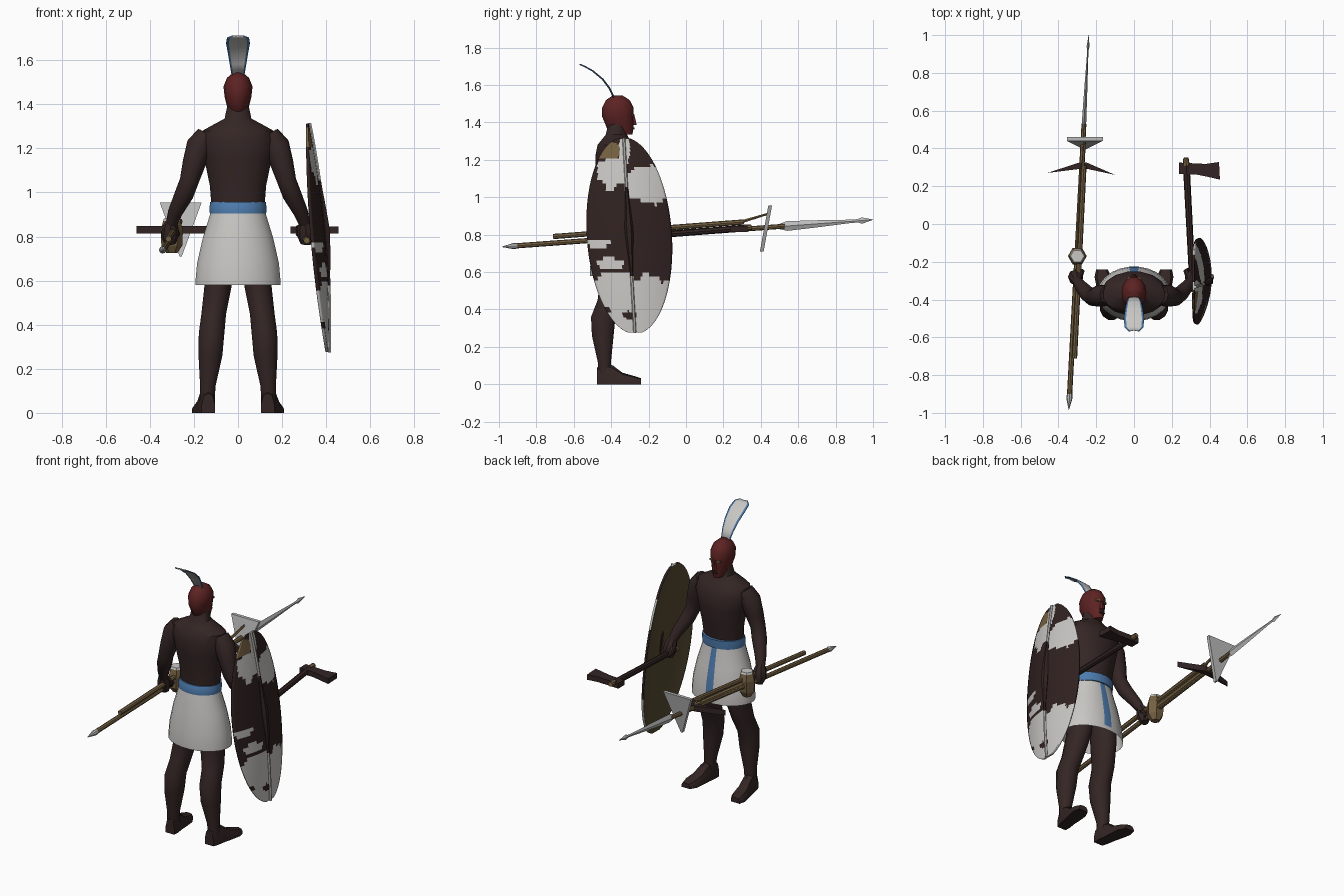
import bpy, bmesh, math
from mathutils import Vector

if "Cube" in bpy.data.objects:
    bpy.data.objects.remove(bpy.data.objects["Cube"], do_unlink=True)


def material(name, r, g, b):
    m = bpy.data.materials.new(name)
    m.use_nodes = True
    m.diffuse_color = (r, g, b, 1)
    m.node_tree.nodes["Principled BSDF"].inputs["Base Color"].default_value = (r, g, b, 1)
    return m


SKIN = material("dark skin", .034, .019, .018)
RED = material("dark red cap", .11, .016, .016)
CLOTH = material("white cloth", .58, .57, .55)
BLUE = material("blue cloth", .075, .2, .42)
WOOD = material("tan wood", .18, .12, .055)
DARK = material("dark wood", .032, .018, .017)
STEEL = material("steel", .5, .5, .5)
HIDE = material("brown hide", .03, .016, .015)
LINING = material("shield lining", .09, .066, .03)


def finish(name, bm, mats, smooth=40, fix=True):
    """Turn a bmesh into a named, shaded object."""
    if fix:
        bmesh.ops.recalc_face_normals(bm, faces=bm.faces)
    me = bpy.data.meshes.new(name)
    bm.to_mesh(me)
    bm.free()
    for m in mats:
        me.materials.append(m)
    ob = bpy.data.objects.new(name, me)
    bpy.context.collection.objects.link(ob)
    bpy.ops.object.select_all(action='DESELECT')
    ob.select_set(True)
    bpy.context.view_layer.objects.active = ob
    if smooth:
        bpy.ops.object.shade_smooth_by_angle(angle=math.radians(smooth))
    return ob


def skin(name, rings, mats, caps=True, smooth=40, rule=None):
    """Bridge a list of closed rings of points."""
    bm = bmesh.new()
    vs = [[bm.verts.new(p) for p in r] for r in rings]
    n = len(vs[0])
    for a, b in zip(vs, vs[1:]):
        for i in range(n):
            j = (i + 1) % n
            bm.faces.new((a[i], a[j], b[j], b[i]))
    if caps:
        bm.faces.new(vs[0][::-1])
        bm.faces.new(vs[-1])
    if rule:
        for f in bm.faces:
            f.material_index = rule(f.calc_center_median())
    return finish(name, bm, mats, smooth)


def loft(name, rows, mats, n=14, x=0, **kw):
    """Stack of level ellipses: rows of (z, x offset, half width, back y, front y)."""
    rings = []
    for z, dx, rx, y0, y1 in rows:
        angles = [(i + .5) * math.tau / n + math.pi / 2 for i in range(n)]
        rings.append([(x + dx + rx * math.cos(a), (y0 + y1) / 2 + (y1 - y0) / 2 * math.sin(a), z)
                      for a in angles])
    return skin(name, rings, mats, **kw)


def tube(name, pts, radii, mats, n=8, flat=1, ref=(0, 0, 1), **kw):
    """Round bar along a path, optionally flattened sideways."""
    pts = [Vector(p) for p in pts]
    rings = []
    for i, p in enumerate(pts):
        t = (pts[min(i + 1, len(pts) - 1)] - pts[max(i - 1, 0)]).normalized()
        side = t.cross(Vector(ref)).normalized()
        up = side.cross(t)
        rings.append([p + radii[i] * (flat * math.cos(a) * side + math.sin(a) * up)
                      for a in (k * math.tau / n for k in range(n))])
    return skin(name, rings, mats, **kw)


def plate(name, pts, depth, mats):
    """Flat polygon thickened by a depth vector."""
    d = Vector(depth) / 2
    return skin(name, [[Vector(p) - d for p in pts], [Vector(p) + d for p in pts]], mats, smooth=0)


# Torso and head
loft("torso", [(.9, 0, .12, -.46, -.29), (1.03, 0, .13, -.46, -.27), (1.15, 0, .155, -.485, -.25),
               (1.23, 0, .175, -.485, -.25), (1.28, 0, .165, -.475, -.275), (1.31, 0, .11, -.45, -.3),
               (1.335, 0, .062, -.43, -.315), (1.4, 0, .048, -.415, -.32)], [SKIN], n=16)
loft("head", [(1.335, 0, .03, -.38, -.285), (1.37, 0, .045, -.425, -.28), (1.43, 0, .06, -.45, -.28),
              (1.48, 0, .066, -.45, -.278), (1.52, 0, .05, -.43, -.3), (1.545, 0, .02, -.39, -.34)], [RED])
loft("nose", [(1.385, 0, .016, -.3, -.262), (1.4, 0, .013, -.3, -.264), (1.445, 0, .006, -.3, -.276)], [RED], n=6)
plate("mouth", [(-.018, -.279, 1.362), (.018, -.279, 1.362), (.014, -.279, 1.372), (-.014, -.279, 1.372)],
      (0, .009, 0), [SKIN])

# Mirrored limbs and eyes
for s, side in ((-1, "right"), (1, "left")):
    plate(side + "_eye", [(s * .016, -.282, 1.435), (s * .036, -.288, 1.435), (s * .036, -.288, 1.446),
                          (s * .016, -.282, 1.446)], (0, .009, 0), [WOOD])
    loft(side + "_leg", [(.04, s * .14, .035, -.47, -.4), (.12, s * .137, .036, -.473, -.4),
                         (.26, s * .125, .056, -.505, -.385), (.36, s * .12, .06, -.51, -.375),
                         (.45, s * .11, .058, -.475, -.33), (.58, s * .09, .064, -.46, -.29),
                         (.72, s * .085, .07, -.46, -.29)], [SKIN], n=12)
    foot = []
    for y, w, h in ((-.475, .03, .09), (-.44, .036, .12), (-.39, .037, .1), (-.34, .042, .062),
                    (-.28, .045, .045), (-.24, .03, .032)):
        cx = s * (.14 + .06 * (y + .44) / .4)
        foot.append([(cx + w * dx, y, h * dz) for dx, dz in
                     ((-1, 0), (-1, .4), (-.7, .85), (0, 1), (.7, .85), (1, .4), (1, 0))])
    skin(side + "_foot", foot, [SKIN])
    tube(side + "_arm", [(s * .14, -.375, 1.26), (s * .175, -.38, 1.21), (s * .2, -.385, 1.13),
                         (s * .222, -.39, 1.05), (s * .245, -.37, .99), (s * .285, -.325, .91),
                         (s * .302, -.3, .86)], [.05, .06, .052, .043, .043, .033, .026],
         [SKIN], n=10, ref=(0, 1, 0), smooth=60)
    tube(side + "_hand", [(s * .3, -.305, .875), (s * .306, -.29, .845), (s * .31, -.28, .8),
                          (s * .308, -.275, .765)], [.022, .036, .04, .024], [SKIN], ref=(0, 1, 0))
    tube(side + "_thumb", [(s * .285, -.28, .84), (s * .275, -.25, .81), (s * .29, -.24, .785)],
         [.012, .014, .009], [SKIN], n=6)

# Skirt with a front strip, and belt
loft("skirt", [(.945, 0, .122, -.465, -.28), (.9, 0, .128, -.475, -.275), (.79, 0, .162, -.495, -.25),
               (.68, 0, .187, -.51, -.23), (.605, 0, .194, -.515, -.225), (.58, 0, .195, -.515, -.225)],
     [CLOTH, BLUE], n=24, caps=False,
     rule=lambda c: int(abs(c.x) < .015 and c.y > -.35 and c.z > .6))
loft("belt", [(.905, 0, .129, -.477, -.268), (.93, 0, .131, -.478, -.266), (.957, 0, .127, -.468, -.265)],
     [BLUE], n=24)

# Feather plume: pale vane with blue borders
bm = bmesh.new()
rows = [[bm.verts.new((f * w, y - .006 * abs(f), z)) for f in (-1, -.78, 0, .78, 1)]
        for y, z, w in ((-.375, 1.525, .028), (-.405, 1.585, .038), (-.44, 1.632, .046),
                        (-.495, 1.678, .054), (-.54, 1.703, .05), (-.562, 1.712, .027))]
for a, b in zip(rows, rows[1:]):
    for i in range(4):
        f = bm.faces.new((a[i], a[i + 1], b[i + 1], b[i]))
        f.material_index = int(i in (0, 3))
finish("plume", bm, [CLOTH, BLUE]).modifiers.new("thickness", 'SOLIDIFY').thickness = .005


# Shield: leaning bowed oval with hide patches
def shield_point(u, t, lift=0.0):
    z = .795 + .525 * t
    dy = u * .228 * math.sqrt(1 - t * t)
    x = .32 + .0857 * (1.32 - z) + .03 * (1 - t * t) - .055 * (dy / .228) ** 2
    return Vector((x + lift, -.303 - .03 * t + dy, z))


PALE = ((-.19, 1.07, .14, .1), (-.4, 1.13, .08, .085), (-.33, 1.25, .03, .09), (-.2, .45, .13, .13),
        (-.38, .5, .13, .1), (-.28, .34, .14, .1), (-.41, .645, .07, .03), (-.47, .755, .06, .025))
TAN = ((-.42, 1.25, .07, .05),)
BROWN = ((-.3, .37, .035, .022), (-.46, 1.05, .035, .04))


def inside(blobs, y, z):
    wobble = .14 * math.sin(61 * y + 25 * z) + .12 * math.sin(47 * z - 83 * y)
    return any(((y - a) / p) ** 2 + ((z - b) / q) ** 2 < 1 + wobble for a, b, p, q in blobs)


def patch(c):
    if inside(BROWN, c.y, c.z):
        return 0
    return 2 if inside(TAN, c.y, c.z) else int(inside(PALE, c.y, c.z))


bm = bmesh.new()
U, V = 36, 72
grid = [[bm.verts.new(shield_point(2 * i / U - 1, .988 * math.sin(math.pi * (j / V - .5))))
         for i in range(U + 1)] for j in range(V + 1)]
for a, b in zip(grid, grid[1:]):
    for i in range(U):
        f = bm.faces.new((a[i], a[i + 1], b[i + 1], b[i]))
        f.material_index = patch(f.calc_center_median())
shield = finish("shield", bm, [HIDE, CLOTH, WOOD, LINING], fix=False)
mod = shield.modifiers.new("thickness", 'SOLIDIFY')
mod.thickness, mod.offset, mod.material_offset = .012, -1, 3

# Rib swelling into a boss at the shield's middle
steps = [-.99 + 1.98 * i / 24 for i in range(25)]
tube("shield_rib", [shield_point(0, t, .004) for t in steps],
     [.008 + .016 * max(0, 1 - abs(t - .05) / .4) for t in steps], [CLOTH, HIDE], n=6, ref=(1, 0, 0),
     rule=lambda c: int(.58 < c.z < 1.05))

# Long spear
A, B = Vector((-.345, -.98, .735)), Vector((-.24, 1, .88))
along = lambda y: A.lerp(B, (y + .98) / 1.98)
tube("spear_shaft", [along(-.93), along(.53)], [.014, .013], [WOOD])
tube("spear_butt", [along(y) for y in (-.985, -.92, -.9)], [.001, .017, .014], [STEEL])
tube("spear_blade", [along(y) for y in (.5, .54, .7, .88, .92, .94, 1)],
     [.014, .026, .019, .009, .009, .017, .001], [STEEL], n=4, flat=.45, smooth=0)

# Bundle of shorter weapons in the right hand
tube("short_shaft", [(-.315, -.71, .79), (-.265, .31, .868)], [.014, .014], [WOOD])
tube("hatchet_handle", [(-.275, .25, .855), (-.26, .45, .915)], [.01, .006], [WOOD], n=6)
plate("hatchet_blade", [(-.355, .45, .955), (-.165, .45, .955), (-.255, .405, .71), (-.265, .405, .71)],
      (0, .02, 0), [STEEL])
tube("club_shaft", [(-.295, -.17, .8), (-.27, .31, .835)], [.018, .016], [WOOD])
loft("club_knob", [(.725, -.3, .025, -.195, -.145), (.76, -.3, .048, -.22, -.125),
                   (.83, -.3, .05, -.22, -.12), (.87, -.3, .04, -.21, -.13), (.882, -.3, .036, -.205, -.135)],
     [WOOD, CLOTH], n=6, smooth=0, rule=lambda c: int(c.z > .873))
plate("pick_blade", [(-.46, .27, .83), (-.3, .29, .83), (-.24, .29, .83), (-.1, .26, .83), (-.25, .325, .83),
                     (-.29, .325, .83)], (0, 0, .034), [DARK])

# Axe in the left hand
tube("axe_shaft", [(.312, -.36, .782), (.31, -.32, .785), (.277, .31, .835), (.275, .35, .84)],
     [.015, .017, .018, .014], [DARK, WOOD], rule=lambda c: int(c.y > .32 or c.y < -.33))
plate("axe_head", [(.238, .265, .83), (.33, .262, .83), (.39, .25, .83), (.455, .235, .83), (.45, .328, .83),
                   (.38, .318, .83), (.238, .325, .83)], (0, 0, .032), [DARK])
